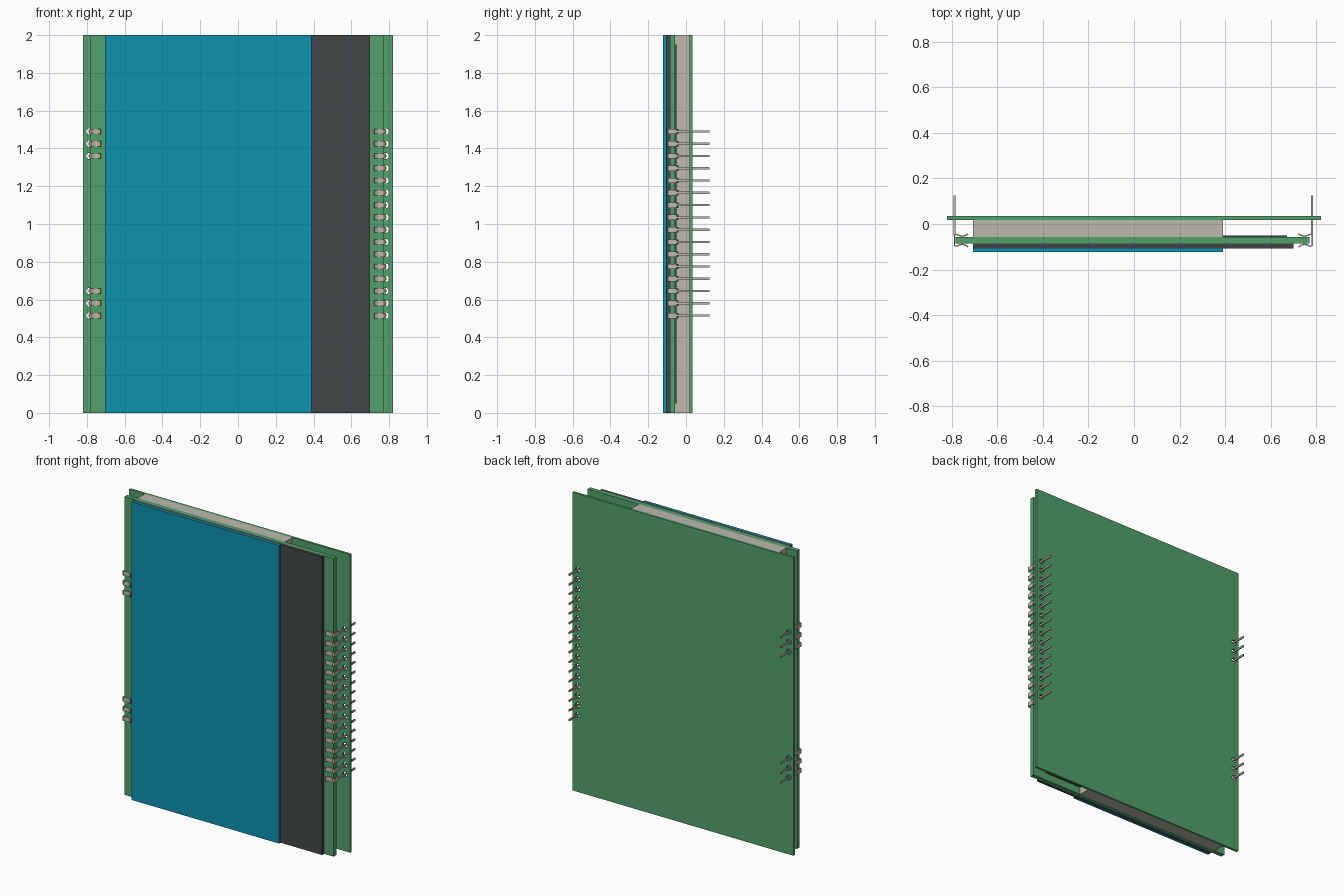
import bpy, bmesh
from mathutils import Matrix, Vector

cube = bpy.data.objects.get("Cube")
if cube:
    bpy.data.objects.remove(cube, do_unlink=True)


def material(name, rgb):
    lin = [(c / 255 / 12.92) if c < 11 else ((c / 255 + 0.055) / 1.055) ** 2.4 for c in rgb]
    m = bpy.data.materials.new(name)
    m.use_nodes = True
    m.diffuse_color = (*lin, 1)
    m.node_tree.nodes["Principled BSDF"].inputs["Base Color"].default_value = (*lin, 1)
    return m


GREEN = material("board green", (84, 160, 108))
BLUE = material("screen blue", (13, 146, 176))
DARK = material("dark grey", (66, 70, 71))
BEIGE = material("warm grey", (190, 186, 174))


def add_object(name, bm, mat):
    bmesh.ops.recalc_face_normals(bm, faces=bm.faces)
    mesh = bpy.data.meshes.new(name)
    bm.to_mesh(mesh)
    bm.free()
    mesh.materials.append(mat)
    ob = bpy.data.objects.new(name, mesh)
    bpy.context.collection.objects.link(ob)
    return ob


def add_box(bm, x0, x1, y0, y1, z0, z1):
    size = Matrix.Diagonal((x1 - x0, y1 - y0, z1 - z0, 1))
    centre = Matrix.Translation(((x0 + x1) / 2, (y0 + y1) / 2, (z0 + z1) / 2))
    bmesh.ops.create_cube(bm, size=1, matrix=centre @ size)


def slab(name, mat, *bounds):
    bm = bmesh.new()
    add_box(bm, *bounds)
    return add_object(name, bm, mat)


def add_ribbon(bm, path, thick, z0, z1):
    """Strip of given thickness following an xy path, standing from z0 to z1."""
    pts = [Vector(p) for p in path]
    left, right = [], []
    for i, p in enumerate(pts):
        d = (pts[min(i + 1, len(pts) - 1)] - pts[max(i - 1, 0)]).normalized()
        n = Vector((-d.y, d.x)) * thick / 2
        left.append(p + n)
        right.append(p - n)
    rows = [[bm.verts.new((q.x, q.y, z)) for q, z in ((l, z0), (r, z0), (r, z1), (l, z1))]
            for l, r in zip(left, right)]
    for a, b in zip(rows, rows[1:]):
        for k in range(4):
            bm.faces.new((a[k], a[(k + 1) % 4], b[(k + 1) % 4], b[k]))
    bm.faces.new(rows[0])
    bm.faces.new(rows[-1])


# Layered panel
back_board = slab("back_board", GREEN, -0.82, 0.82, 0.018, 0.034, 0, 2)
slab("spacer_block", BEIGE, -0.705, 0.39, -0.057, 0.018, 0, 2)
slab("front_board", GREEN, -0.783, 0.77, -0.086, -0.057, 0, 2)
slab("inner_plate", DARK, 0.39, 0.67, -0.057, -0.051, 0.05, 1.95)
slab("dark_panel", DARK, -0.705, 0.70, -0.107, -0.086, 0, 2)
slab("blue_panel", BLUE, -0.705, 0.39, -0.122, -0.107, 0, 2)

# Pin positions: a full row on the left side, two groups of three on the right
levels = [0.515 + 0.065 * i for i in range(16)]
pins = [(1, 0.781, z) for z in levels]
pins += [(-1, 0.787, levels[i]) for i in (0, 1, 2, 13, 14, 15)]

# Holes in the back board
bm = bmesh.new()
for side, x, z in pins:
    place = Matrix.Translation((side * x, 0.026, z)) @ Matrix.Rotation(1.5707963, 4, 'X')
    bmesh.ops.create_cone(bm, cap_ends=True, segments=20, radius1=0.017, radius2=0.017,
                          depth=0.08, matrix=place)
cutter = add_object("hole_cutter", bm, GREEN)
cutter.hide_render = True
mod = back_board.modifiers.new("holes", 'BOOLEAN')
mod.operation = 'DIFFERENCE'
mod.solver = 'EXACT'
mod.object = cutter
bpy.context.view_layer.objects.active = back_board
bpy.ops.object.modifier_apply(modifier=mod.name)
bpy.data.objects.remove(cutter, do_unlink=True)

# Edge clips: flared jaws gripping the front board, with a long pin behind
JAWS = [(-0.060, -0.101), (-0.050, -0.094), (-0.035, -0.089), (-0.020, -0.092),
        (-0.008, -0.098), (0, -0.094), (0, -0.050), (-0.008, -0.045),
        (-0.020, -0.050), (-0.035, -0.054), (-0.050, -0.049), (-0.060, -0.043)]
for name, wanted in (("left_clip_pins", 1), ("right_clip_pins", -1)):
    bm = bmesh.new()
    for side, x, z in pins:
        if side == wanted:
            add_ribbon(bm, [(side * (x + dx), y) for dx, y in JAWS], 0.006, z - 0.014, z + 0.014)
            add_box(bm, side * x - 0.004, side * x + 0.004, -0.05, 0.124, z - 0.006, z + 0.006)
    add_object(name, bm, BEIGE)
